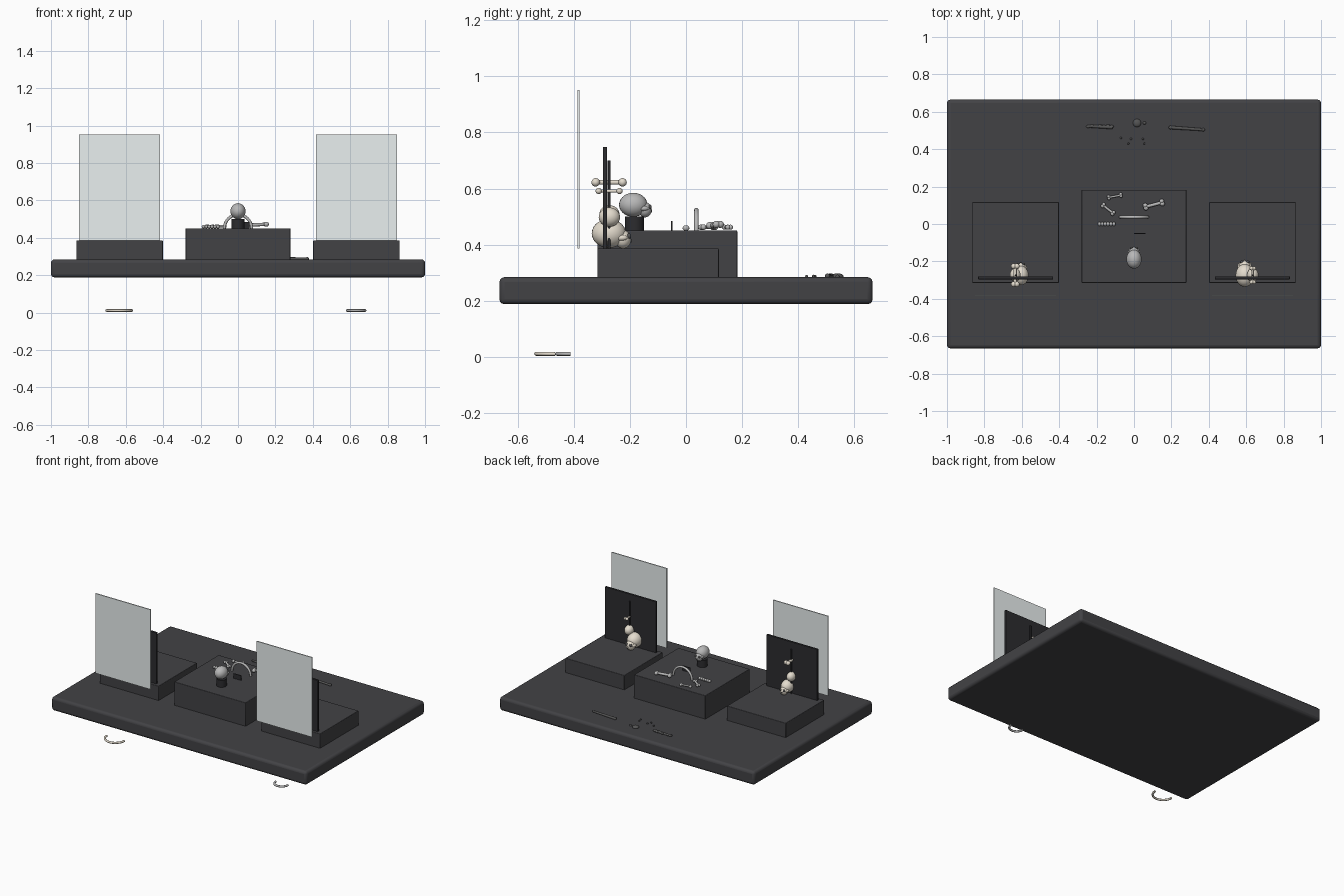
import bpy, bmesh, math, random
from mathutils import Vector, Matrix

if "Cube" in bpy.data.objects:
    bpy.data.objects.remove(bpy.data.objects["Cube"])

random.seed(4)


def mat(name, c):
    m = bpy.data.materials.new(name)
    m.diffuse_color = (*c, 1)
    m.use_nodes = True
    m.node_tree.nodes["Principled BSDF"].inputs["Base Color"].default_value = m.diffuse_color
    return m


CHARCOAL = mat("charcoal", (0.055, 0.055, 0.06))
BLACK = mat("black", (0.025, 0.025, 0.028))
CREAM = mat("cream_bone", (0.78, 0.72, 0.62))
GREY = mat("grey_bone", (0.48, 0.48, 0.48))
DARK = mat("dark_fossil", (0.09, 0.09, 0.09))
GLASS = mat("glass", (0.82, 0.87, 0.87))


def finish(name, bm, material, bevel=0):
    me = bpy.data.meshes.new(name)
    bm.to_mesh(me)
    bm.free()
    ob = bpy.data.objects.new(name, me)
    bpy.context.collection.objects.link(ob)
    me.materials.append(material)
    if bevel:
        b = ob.modifiers.new("bevel", "BEVEL")
        b.width, b.segments = bevel, 3
    bpy.ops.object.select_all(action='DESELECT')
    bpy.context.view_layer.objects.active = ob
    ob.select_set(True)
    bpy.ops.object.shade_smooth_by_angle(angle=math.radians(35))
    return ob


def box(name, lo, hi, material, bevel=0):
    lo, hi = Vector(lo), Vector(hi)
    bm = bmesh.new()
    bmesh.ops.create_cube(bm, size=1, matrix=Matrix.Translation((lo + hi) / 2)
                          @ Matrix.Diagonal((*(hi - lo), 1)))
    return finish(name, bm, material, bevel)


def ball(bm, c, r):
    r = r if isinstance(r, tuple) else (r, r, r)
    bmesh.ops.create_uvsphere(bm, u_segments=24, v_segments=14, radius=1,
                              matrix=Matrix.Translation(c) @ Matrix.Diagonal((*r, 1)))


def rod(bm, a, b, r1, r2=None):
    a, b = Vector(a), Vector(b)
    rot = (b - a).to_track_quat('Z', 'Y').to_matrix().to_4x4()
    bmesh.ops.create_cone(bm, cap_ends=True, segments=16, radius1=r1, radius2=r2 or r1,
                          depth=(b - a).length, matrix=Matrix.Translation((a + b) / 2) @ rot)


# long bone: shaft with a pair of knobs on each end
def bone(name, a, b, r, k, material, side=None):
    a, b = Vector(a), Vector(b)
    side = Vector(side) if side else (b - a).cross(Vector((0, 0, 1))).normalized()
    bm = bmesh.new()
    rod(bm, a, b, r)
    for p in (a, b):
        for s in (-1, 1):
            ball(bm, p + side * s * k * 0.55, k)
    return finish(name, bm, material)


# half ring from centre c spanned by directions u (ends) and v (middle)
def arc(name, c, u, v, R, r, material):
    c, u, v = Vector(c), Vector(u), Vector(v)
    bm = bmesh.new()
    w, rings, n, m = u.cross(v), [], 24, 12
    for i in range(n + 1):
        t = math.pi * i / n
        d = u * math.cos(t) + v * math.sin(t)
        rings.append([bm.verts.new(c + d * (R + r * math.cos(2 * math.pi * j / m))
                                   + w * r * math.sin(2 * math.pi * j / m)) for j in range(m)])
    for p, q in zip(rings, rings[1:]):
        for j in range(m):
            bm.faces.new((p[j], p[(j + 1) % m], q[(j + 1) % m], q[j]))
    bm.faces.new(rings[0][::-1])
    bm.faces.new(rings[-1])
    bmesh.ops.recalc_face_normals(bm, faces=bm.faces[:])
    return finish(name, bm, material)


# skull facing +y, s = cranium size
def skull(name, c, s, material):
    c = Vector(c)
    bm = bmesh.new()
    ball(bm, c, (s * 0.92, s * 1.15, s * 0.97))
    ball(bm, c + Vector((0, s * 0.95, -s * 0.4)), (s * 0.6, s * 0.55, s * 0.62))
    for x in (-1, 1):
        ball(bm, c + Vector((x * s * 0.5, s * 0.85, -s * 0.3)), (s * 0.22, s * 0.4, s * 0.2))
    finish(name, bm, material)
    bm = bmesh.new()
    for x in (-1, 1):
        ball(bm, c + Vector((x * s * 0.3, s * 1.36, -s * 0.18)), (s * 0.19, s * 0.14, s * 0.19))
    ball(bm, c + Vector((0, s * 1.48, -s * 0.5)), (s * 0.1, s * 0.06, s * 0.13))
    finish(name + "_sockets", bm, DARK)


# base and plinths
box("base", (-1, -0.665, 0.188), (1, 0.665, 0.284), CHARCOAL, 0.018)
box("centre_plinth", (-0.28, -0.315, 0.28), (0.28, 0.183, 0.45), CHARCOAL, 0.004)

# two side displays: plinth, back board, glass, mounting rod
for side, x in (("left", -0.633), ("right", 0.633)):
    box(side + "_plinth", (x - 0.231, -0.315, 0.28), (x + 0.231, 0.117, 0.386), CHARCOAL, 0.004)
    box(side + "_board", (x - 0.2, -0.296, 0.38), (x + 0.2, -0.281, 0.748), BLACK, 0.002)
    box(side + "_glass", (x - 0.216, -0.386, 0.386), (x + 0.216, -0.379, 0.951), GLASS)
    bm = bmesh.new()
    rod(bm, (x, -0.274, 0.386), (x, -0.274, 0.70), 0.005)
    finish(side + "_mount_rod", bm, BLACK)

# bones on the side boards
for side, xs, s, xb, zb, rb, L, k, z, R in (
        ("left", -0.605, 0.045, -0.635, 0.508, 0.036, 0.048, 0.015, 0.622, 0.0085),
        ("right", 0.592, 0.053, 0.635, 0.498, 0.038, 0.037, 0.011, 0.591, 0.006)):
    skull(side + "_skull", (xs, -0.275, 0.387 + s), s, CREAM)
    bm = bmesh.new()
    ball(bm, (xb, -0.273, zb), (rb * 0.8, rb, rb * 0.9))
    finish(side + "_joint", bm, CREAM)
    bone(side + "_hung_bone", (xb, -0.274 - L, z), (xb, -0.274 + L, z), R, k, CREAM, (1, 0, 0))

# loose jaw arcs lying low in front
arc("left_jaw_arc", (-0.635, -0.466, 0.011), (1, 0, 0), (0, -1, 0), 0.068, 0.007, CREAM)
arc("right_jaw_arc", (0.632, -0.412, 0.011), (1, 0, 0), (0, -1, 0), 0.048, 0.007, GREY)

# centre display: skull on stand, arched rib, label, bones
bm = bmesh.new()
rod(bm, (0, -0.184, 0.448), (0, -0.184, 0.5), 0.034)
finish("skull_stand", bm, BLACK)
skull("centre_skull", (0, -0.188, 0.542), 0.044, GREY)
box("centre_label", (0, -0.053, 0.448), (0.062, -0.048, 0.484), BLACK)
arc("centre_rib", (0, 0.037, 0.45), (1, 0, 0), (0, 0, 1), 0.073, 0.008, GREY)
bone("large_bone", (0.062, 0.092, 0.468), (0.15, 0.115, 0.472), 0.009, 0.013, GREY)
bone("middle_bone", (-0.165, 0.1, 0.462), (-0.112, 0.058, 0.462), 0.007, 0.01, GREY)
bone("small_bone", (-0.135, 0.142, 0.462), (-0.07, 0.154, 0.462), 0.006, 0.009, GREY)
bm = bmesh.new()
for i in range(6):
    ball(bm, (-0.185 + i * 0.0155, 0, 0.459), (0.009, 0.012, 0.01))
finish("vertebra_row", bm, GREY)

# dark fragments at the back of the base
bm = bmesh.new()
rod(bm, (-0.25, 0.523, 0.287), (-0.115, 0.517, 0.287), 0.007, 0.01)
for i in range(7):
    ball(bm, (-0.245 + i * 0.021, 0.521 + 0.004 * (i % 2), 0.288), (0.011, 0.008, 0.007))
finish("back_jaw_fragment", bm, DARK)
bm = bmesh.new()
rod(bm, (0.195, 0.516, 0.288), (0.37, 0.504, 0.288), 0.009, 0.007)
ball(bm, (0.195, 0.516, 0.288), 0.01)
ball(bm, (0.37, 0.504, 0.288), 0.009)
finish("back_long_bone", bm, DARK)
bm = bmesh.new()
ball(bm, (0.016, 0.54, 0.286), (0.022, 0.022, 0.012))
ball(bm, (0.056, 0.54, 0.286), (0.009, 0.008, 0.007))
finish("back_round_fragment", bm, DARK)
bm = bmesh.new()
for x, y in ((-0.07, 0.46), (-0.03, 0.43), (-0.016, 0.455), (0.048, 0.455), (0.055, 0.43)):
    ball(bm, (x, y, 0.287), random.uniform(0.005, 0.007))
finish("back_teeth", bm, DARK)
